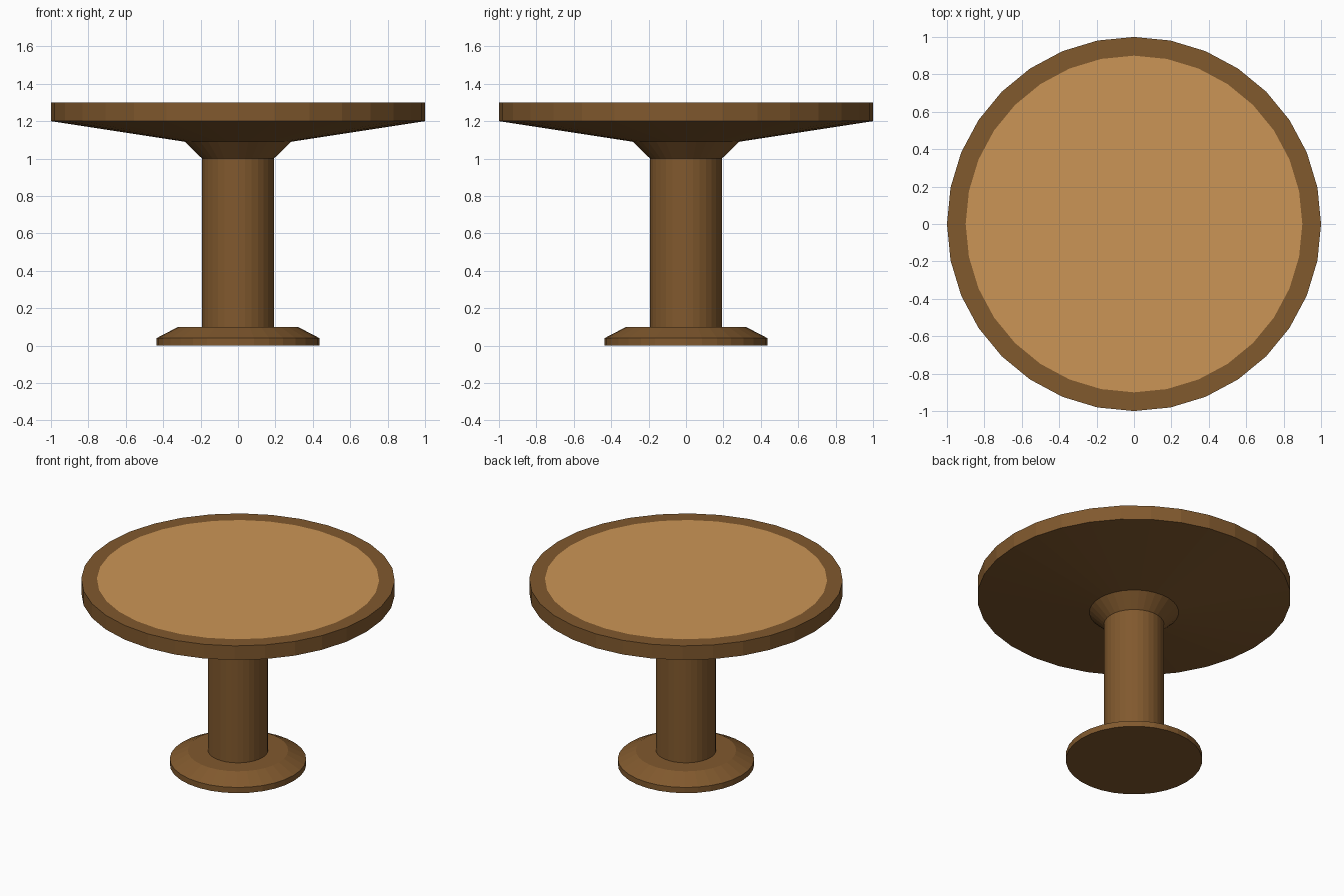
import bpy
import bmesh
from math import cos, sin, tau

if "Cube" in bpy.data.objects:
    bpy.data.objects.remove(bpy.data.objects["Cube"])

SIDES = 32


def material(name, rgb):
    mat = bpy.data.materials.new(name)
    mat.diffuse_color = (*rgb, 1)
    mat.use_nodes = True
    mat.node_tree.nodes["Principled BSDF"].inputs["Base Color"].default_value = mat.diffuse_color
    return mat


def lathe(name, profile, mat, cap_bottom=False, cap_top=False):
    """Turn a bottom-to-top (radius, height) profile into a flat-faced solid."""
    bm = bmesh.new()
    rings = [[bm.verts.new((r * cos(tau * i / SIDES), r * sin(tau * i / SIDES), z))
              for i in range(SIDES)] for r, z in profile]
    for low, high in zip(rings, rings[1:]):
        for i in range(SIDES):
            j = (i + 1) % SIDES
            bm.faces.new((low[i], low[j], high[j], high[i]))
    if cap_bottom:
        bm.faces.new(rings[0][::-1])
    if cap_top:
        bm.faces.new(rings[-1])
    mesh = bpy.data.meshes.new(name)
    bm.to_mesh(mesh)
    bm.free()
    mesh.materials.append(mat)
    obj = bpy.data.objects.new(name, mesh)
    bpy.context.collection.objects.link(obj)
    return obj


dark_wood = material("dark_wood", (0.22, 0.10, 0.027))
light_wood = material("light_wood", (0.60, 0.30, 0.093))

# Foot: short upright edge, sloped shoulder, flat ring up to the column
lathe("foot", [(0.435, 0), (0.435, 0.04), (0.32, 0.10), (0.192, 0.10)],
      dark_wood, cap_bottom=True)

# Column with flared collar under the top
lathe("column", [(0.192, 0.10), (0.192, 1.0), (0.285, 1.09)], dark_wood)

# Tabletop: sloped underside, upright edge, border ring
lathe("tabletop", [(0.285, 1.09), (1, 1.2), (1, 1.3), (0.9, 1.3)], dark_wood)

# Lighter inlay filling the border ring
bpy_inlay = lathe("tabletop_inlay", [(0.9, 1.3)], light_wood, cap_top=True)
